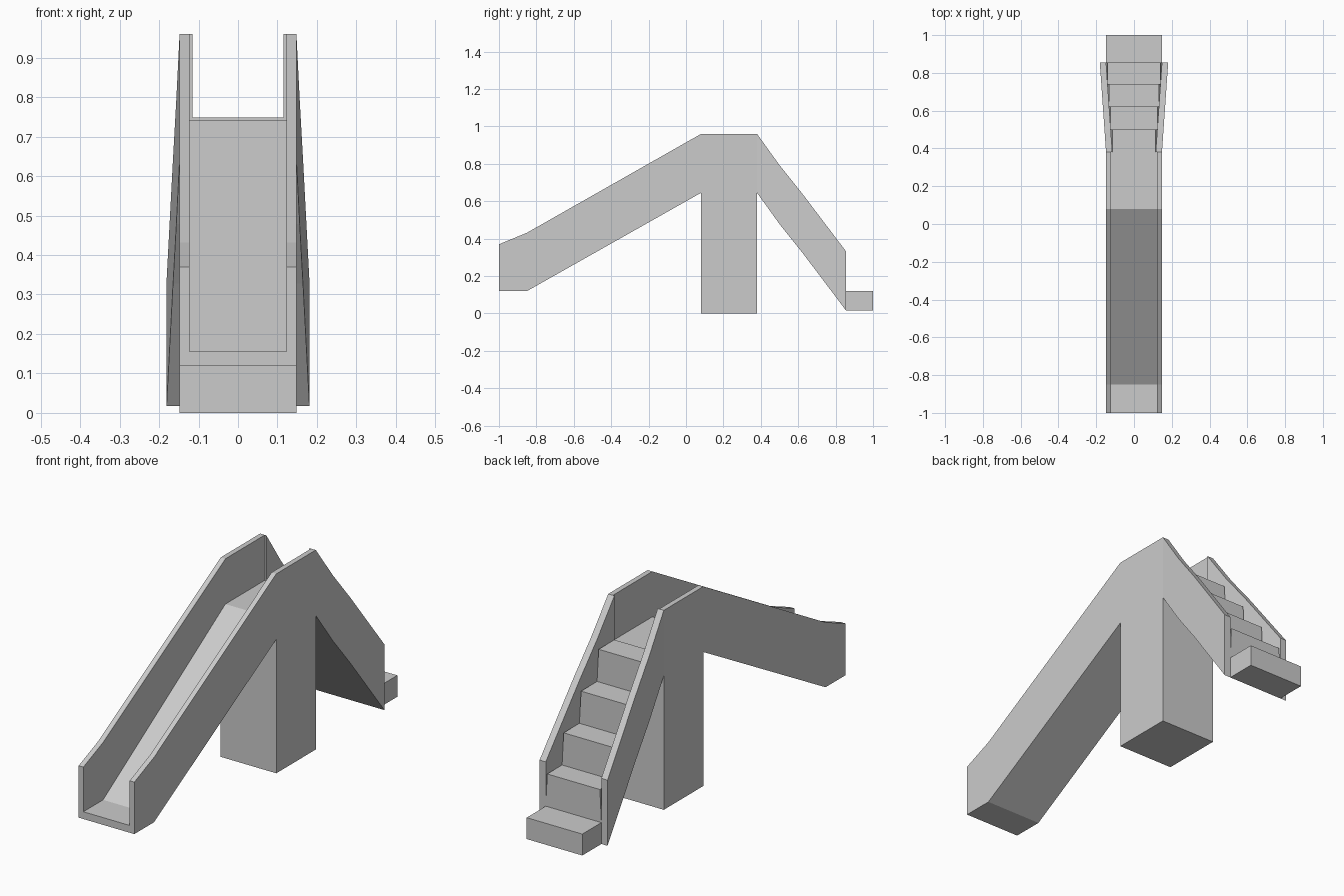
import bpy, bmesh

if "Cube" in bpy.data.objects:
    bpy.data.objects.remove(bpy.data.objects["Cube"])

OUT, INN = 0.148, 0.123          # half-widths of chute outside and inside
Y0, Y1 = 0.38, 0.855             # stair start and end


def finish(name, bm):
    bmesh.ops.remove_doubles(bm, verts=bm.verts, dist=1e-5)
    bmesh.ops.recalc_face_normals(bm, faces=bm.faces)
    me = bpy.data.meshes.new(name)
    bm.to_mesh(me)
    bm.free()
    ob = bpy.data.objects.new(name, me)
    bpy.context.collection.objects.link(ob)
    return ob


def face(bm, pts):
    return bm.faces.new([bm.verts.new(p) for p in pts])


def chute(name, stations, cap_front=False):
    """U-shaped section swept along y; station = (y, bottom, floor, top)."""
    bm = bmesh.new()
    rings = []
    for y, b, f, t in stations:
        sec = [(-OUT, b), (OUT, b), (OUT, t), (INN, t),
               (INN, f), (-INN, f), (-INN, t), (-OUT, t)]
        rings.append([bm.verts.new((x, y, z)) for x, z in sec])
    for (s0, a), (s1, b) in zip(zip(stations, rings), zip(stations[1:], rings[1:])):
        for i in range(8):
            j = (i + 1) % 8
            # a vertical jump only creates the end wall of the post
            if s0[0] == s1[0] and i != 0:
                continue
            bm.faces.new([a[i], a[j], b[j], b[i]])
    if cap_front:
        bm.faces.new(rings[0])
    return finish(name, bm)


def flare(y, a, b):
    return a + (b - a) * (y - Y0) / (Y1 - Y0)


def inner(y):
    return flare(y, 0.115, 0.148)


# slide chute with raised sides
chute("slide", [(-1, 0.12, 0.155, 0.37), (-0.85, 0.12, 0.155, 0.432),
                (0.08, 0.645, 0.742, 0.96)], cap_front=True)

# top platform on its solid post
chute("platform_tower", [(0.08, 0.645, 0.742, 0.96), (0.08, 0, 0.742, 0.96),
                         (Y0, 0, 0.742, 0.96), (Y0, 0.645, 0.742, 0.96)])

# flared stair side walls
under = [(Y0, 0.645), (0.5, 0.478), (0.62, 0.328), (Y1, 0.017)]
top = [(Y0, 0.96), (0.5, 0.793), (0.62, 0.643), (Y1, 0.333)]
for side, sx in (("left", -1), ("right", 1)):
    bm = bmesh.new()
    n = len(top)
    rings = []
    for (y, zb), (_, zt) in zip(under, top):
        o, i = flare(y, OUT, 0.181), inner(y)
        rings.append([(sx * i, y, zb), (sx * o, y, zb), (sx * o, y, zt), (sx * i, y, zt)])
    for a, b in zip(rings, rings[1:]):
        for k in range(4):
            m = (k + 1) % 4
            face(bm, [a[k], a[m], b[m], b[k]])
    face(bm, rings[0])
    face(bm, rings[-1])
    finish(side + "_stair_wall", bm)

# steps: treads, tapered risers, side slivers and sloped underside
bm = bmesh.new()
ys = [Y0, 0.5, 0.622, 0.742, Y1]
zs = [0.748, 0.591, 0.434, 0.277, 0.12]
for i in range(4):
    ya, yb, za, zb = ys[i], ys[i + 1], zs[i], zs[i + 1]
    wa, wb = inner(ya), inner(yb)
    face(bm, [(-wa, ya, za), (wa, ya, za), (wa, yb, za), (-wa, yb, za)])
    face(bm, [(-wa, yb, za), (wa, yb, za), (wb, yb, zb), (-wb, yb, zb)])
    for s in (-1, 1):
        face(bm, [(s * wa, ya, za), (s * wa, yb, za), (s * wb, yb, zb)])
for (ya, za), (yb, zb) in zip(under, under[1:]):
    wa, wb = inner(ya), inner(yb)
    face(bm, [(-wa, ya, za), (wa, ya, za), (wb, yb, zb), (-wb, yb, zb)])
# small lip where the top step meets the platform
w = inner(Y0)
face(bm, [(-w, Y0, 0.742), (w, Y0, 0.742), (w, Y0, 0.748), (-w, Y0, 0.748)])
finish("stair_steps", bm)

# bottom step block
bm = bmesh.new()
bmesh.ops.create_cube(bm, size=1)
bmesh.ops.scale(bm, verts=bm.verts, vec=(2 * OUT, 1 - Y1, 0.103))
bmesh.ops.translate(bm, verts=bm.verts, vec=(0, (1 + Y1) / 2, 0.0685))
finish("bottom_step", bm)
